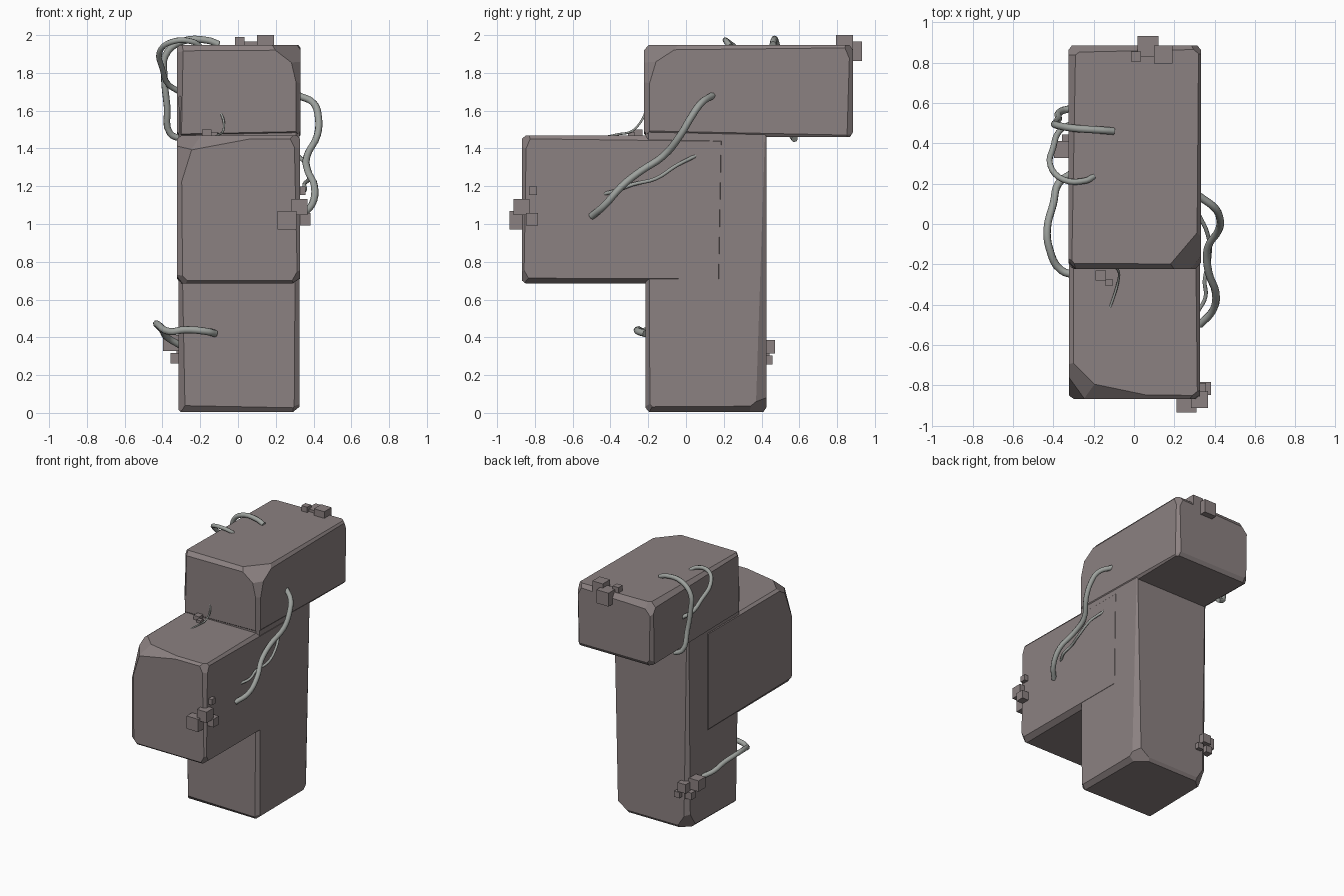
import bpy, bmesh, random
from mathutils import Vector, Matrix

if "Cube" in bpy.data.objects:
    bpy.data.objects.remove(bpy.data.objects["Cube"])

random.seed(7)


def material(name, rgb):
    m = bpy.data.materials.new(name)
    m.diffuse_color = (*rgb, 1)
    m.use_nodes = True
    m.node_tree.nodes["Principled BSDF"].inputs["Base Color"].default_value = m.diffuse_color
    return m


STONE = material("stone", (0.26, 0.22, 0.22))
ROOT = material("root", (0.34, 0.36, 0.34))


def add_object(name, data, mat):
    ob = bpy.data.objects.new(name, data)
    bpy.context.collection.objects.link(ob)
    data.materials.append(mat)
    return ob


def slice_off(bm, point, normal):
    geom = bm.verts[:] + bm.edges[:] + bm.faces[:]
    bmesh.ops.bisect_plane(bm, geom=geom, plane_co=point, plane_no=normal,
                           clear_outer=True, dist=1e-5)
    bmesh.ops.holes_fill(bm, edges=bm.edges[:], sides=0)


def hewn_block(name, lo, hi, chips):
    """Box with unevenly worn edges; chips = (corner signs, cut lengths along x, y, z)."""
    lo, hi = Vector(lo), Vector(hi)
    mid, half = (lo + hi) / 2, (hi - lo) / 2
    bm = bmesh.new()
    bmesh.ops.create_cube(bm, size=2, matrix=Matrix.Translation(mid) @ Matrix.Diagonal((*half, 1)))
    # worn edges
    for axis in range(3):
        b, c = (axis + 1) % 3, (axis + 2) % 3
        for sb in (-1, 1):
            for sc in (-1, 1):
                n, p = Vector(), mid.copy()
                n[b], n[c] = sb, sc * random.uniform(0.6, 1.5)
                n[axis] = random.uniform(-0.025, 0.025)
                p[b] += sb * (half[b] - random.uniform(0.015, 0.03))
                p[c] += sc * half[c]
                slice_off(bm, p, n)
    # broken corners
    for s, cut in chips:
        s = Vector(s)
        corner = mid + s * half
        n = Vector([s[i] / cut[i] for i in range(3)])
        slice_off(bm, corner - Vector((s.x * cut[0], 0, 0)), n)
    bmesh.ops.recalc_face_normals(bm, faces=bm.faces[:])
    me = bpy.data.meshes.new(name)
    bm.to_mesh(me)
    bm.free()
    return add_object(name, me, STONE)


# stone body: upright column, front arm and top arm fused together
body = hewn_block("stone_body", (-0.316, -0.215, 0.005), (0.326, 0.425, 1.7), [
    ((1, 1, -1), (0.14, 0.12, 0.10)), ((-1, 1, -1), (0.10, 0.10, 0.16)),
    ((1, -1, -1), (0.05, 0.06, 0.07)), ((-1, -1, -1), (0.05, 0.05, 0.05))])
front_arm = hewn_block("front_arm", (-0.322, -0.868, 0.685), (0.328, 0.2, 1.468), [
    ((-1, -1, 1), (0.20, 0.20, 0.12)), ((-1, -1, 1), (0.10, 0.13, 0.32)),
    ((-1, -1, 1), (0.48, 0.10, 0.09)), ((1, -1, 1), (0.06, 0.05, 0.12)),
    ((-1, -1, -1), (0.07, 0.06, 0.07)), ((1, -1, -1), (0.05, 0.05, 0.09))])
top_arm = hewn_block("top_arm", (-0.324, -0.222, 1.46), (0.331, 0.885, 1.948), [
    ((1, -1, 1), (0.17, 0.20, 0.13)), ((1, -1, 1), (0.07, 0.09, 0.30)),
    ((-1, -1, 1), (0.05, 0.06, 0.10)), ((-1, 1, 1), (0.10, 0.07, 0.11)),
    ((1, 1, 1), (0.06, 0.05, 0.12)), ((-1, 1, -1), (0.06, 0.05, 0.08)),
    ((1, 1, -1), (0.04, 0.04, 0.06))])

bpy.context.view_layer.objects.active = body
for part in (front_arm, top_arm):
    mod = body.modifiers.new("fuse", 'BOOLEAN')
    mod.operation, mod.solver, mod.object = 'UNION', 'EXACT', part
    bpy.ops.object.modifier_apply(modifier=mod.name)
    bpy.data.objects.remove(part)


# roots: round curves that dive in and out of the stone
def root(name, radius, pts):
    cu = bpy.data.curves.new(name, 'CURVE')
    cu.dimensions = '3D'
    cu.bevel_depth, cu.bevel_resolution = radius, 2
    cu.resolution_u, cu.use_fill_caps = 4, True
    sp = cu.splines.new('BEZIER')
    sp.bezier_points.add(len(pts) - 1)
    for bp, co in zip(sp.bezier_points, pts):
        bp.co = co
        bp.handle_left_type = bp.handle_right_type = 'AUTO'
    add_object(name, cu, ROOT)


root("right_root", 0.019, [
    (.32, .14, 1.68), (.40, .08, 1.64), (.425, .03, 1.57), (.42, -.03, 1.47), (.365, -.12, 1.36),
    (.37, -.24, 1.28), (.405, -.34, 1.20), (.39, -.43, 1.10), (.325, -.50, 1.04)])
root("right_root_branch", 0.010, [
    (.32, .05, 1.36), (.365, -.05, 1.31), (.375, -.16, 1.24), (.35, -.28, 1.21), (.355, -.36, 1.18),
    (.32, -.43, 1.16)])
root("upper_left_root", 0.018, [
    (-.10, .46, 1.95), (-.16, .465, 1.972), (-.30, .475, 1.965), (-.385, .49, 1.89),
    (-.39, .50, 1.78), (-.375, .52, 1.62), (-.36, .56, 1.48), (-.30, .575, 1.45)])
root("upper_left_root_branch", 0.015, [
    (-.20, .235, 1.94), (-.24, .215, 1.965), (-.35, .22, 1.965), (-.415, .29, 1.91),
    (-.40, .38, 1.82), (-.37, .46, 1.74), (-.31, .50, 1.70)])
root("lower_left_root", 0.019, [
    (-.12, -.215, .42), (-.16, -.25, .43), (-.28, -.25, .44), (-.36, -.23, .43), (-.42, -.12, .465),
    (-.43, -.02, .47), (-.40, .10, .44), (-.375, .20, .40), (-.31, .25, .36)])
root("thin_front_root", 0.006, [
    (-.095, -.21, 1.60), (-.075, -.24, 1.54), (-.08, -.29, 1.49), (-.10, -.36, 1.475),
    (-.125, -.43, 1.46)])


# clusters of small crystal cubes (x, y, z, size)
def cubes(name, items):
    bm = bmesh.new()
    for x, y, z, s in items:
        bmesh.ops.create_cube(bm, size=s, matrix=Matrix.Translation((x, y, z)))
    me = bpy.data.meshes.new(name)
    bm.to_mesh(me)
    bm.free()
    add_object(name, me, STONE)


cubes("top_cubes", [(.145, .84, 1.955, .09), (.07, .88, 1.915, .105), (.01, .83, 1.965, .05)])
cubes("front_right_cubes", [(.26, -.885, 1.02, .10), (.325, -.87, 1.09, .085),
                            (.35, -.815, 1.025, .065), (.335, -.81, 1.175, .045)])
cubes("back_left_cubes", [(-.355, .37, .37, .085), (-.29, .435, .35, .07),
                          (-.33, .415, .29, .055), (-.24, .435, .28, .045)])
cubes("ledge_cubes", [(-.165, -.255, 1.475, .05), (-.125, -.29, 1.47, .035)])
